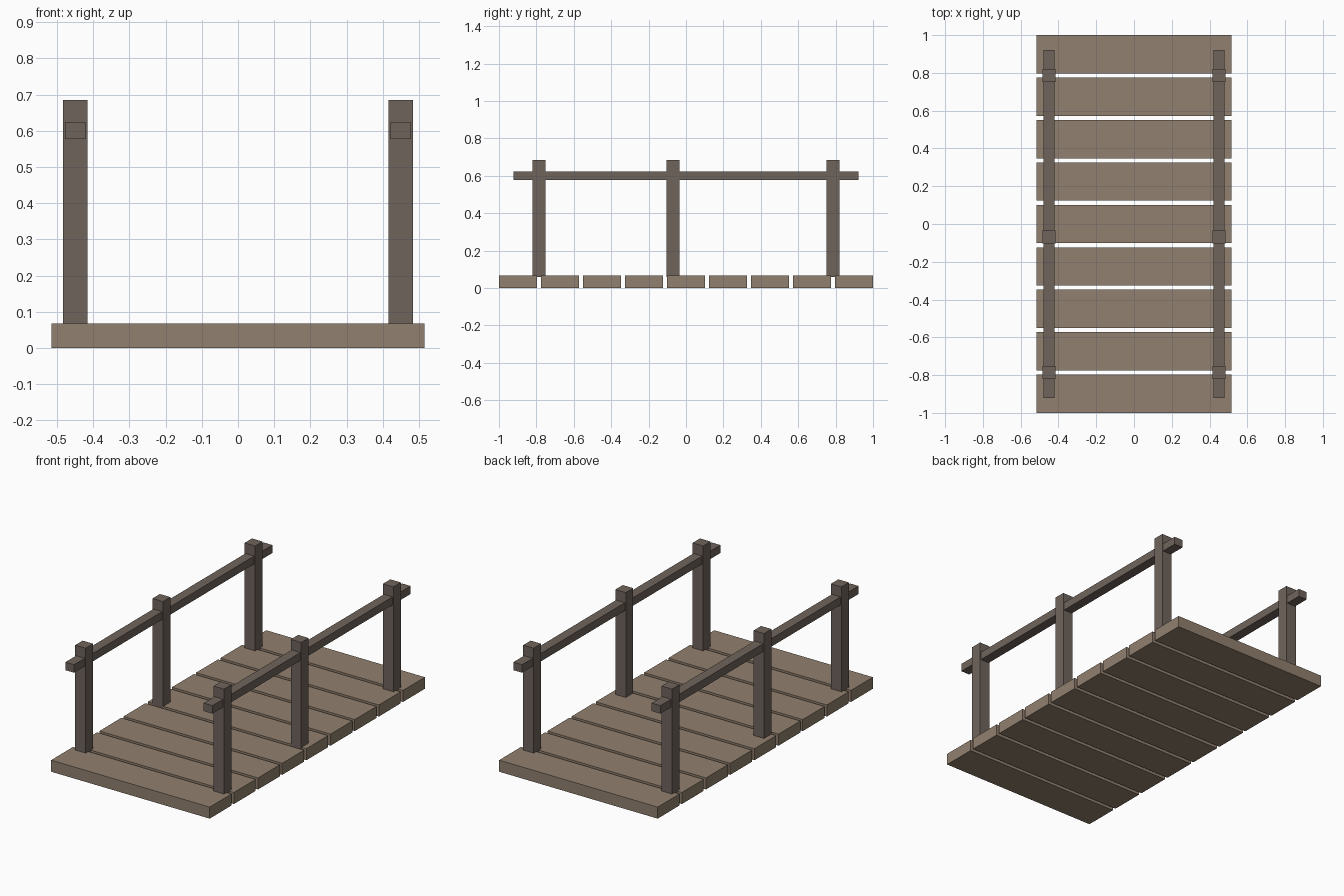
import bpy

if "Cube" in bpy.data.objects:
    bpy.data.objects.remove(bpy.data.objects["Cube"])


def material(name, color):
    m = bpy.data.materials.new(name)
    m.diffuse_color = (*color, 1)
    m.use_nodes = True
    m.node_tree.nodes["Principled BSDF"].inputs["Base Color"].default_value = m.diffuse_color
    return m


def box(name, center, size, mat):
    bpy.ops.mesh.primitive_cube_add(size=1, location=center)
    ob = bpy.context.object
    ob.name = name
    ob.scale = size
    bpy.ops.object.transform_apply(location=False, rotation=False, scale=True)
    ob.data.materials.append(mat)
    return ob


plank_wood = material("plank_wood", (0.283, 0.216, 0.156))
rail_wood = material("rail_wood", (0.162, 0.127, 0.107))

# Deck: nine planks with narrow gaps
count, depth, thick = 9, 0.203, 0.068
pitch = (2 - depth) / (count - 1)
for i in range(count):
    y = -1 + depth / 2 + i * pitch
    box(f"deck_plank_{i + 1}", (0, y, thick / 2), (1.032, depth, thick), plank_wood)

# Railings on both sides: three posts (the middle one is off-centre) and a handrail
post_bottom, post_top = 0.059, 0.685
for side, sx in (("left", -1), ("right", 1)):
    x = sx * 0.45
    for label, y in (("front", -0.787), ("middle", -0.069), ("back", 0.787)):
        box(f"{side}_{label}_post", (x, y, (post_bottom + post_top) / 2),
            (0.068, 0.069, post_top - post_bottom), rail_wood)
    box(f"{side}_handrail", (x, 0, 0.601), (0.057, 1.843, 0.047), rail_wood)
